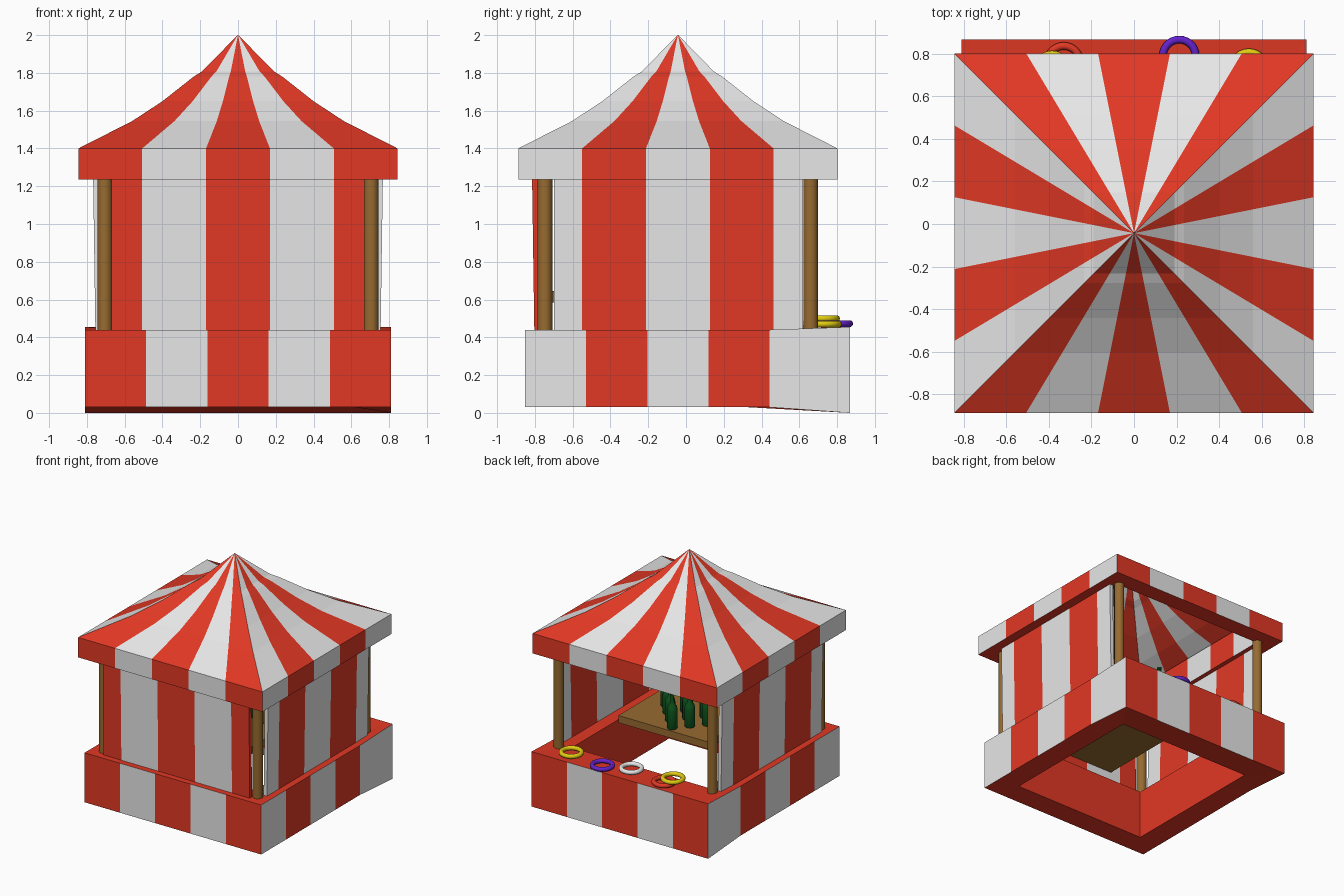
import bpy, bmesh, math
from mathutils import Vector

if "Cube" in bpy.data.objects:
    bpy.data.objects.remove(bpy.data.objects["Cube"])

CY = -0.043  # tent centre in y


def mat(name, rgb):
    m = bpy.data.materials.new(name)
    m.diffuse_color = (*rgb, 1)
    m.use_nodes = True
    m.node_tree.nodes["Principled BSDF"].inputs["Base Color"].default_value = m.diffuse_color
    return m


RED = mat("red", (0.76, 0.04, 0.018))
WHITE = mat("white", (0.8, 0.8, 0.8))
WOOD = mat("wood", (0.31, 0.147, 0.03))
GREEN = mat("bottle_green", (0.004, 0.085, 0.012))
YELLOW = mat("yellow", (0.75, 0.6, 0.006))
PURPLE = mat("purple", (0.13, 0.016, 0.6))


def finish(bm, name, mats, smooth=False):
    me = bpy.data.meshes.new(name)
    bm.to_mesh(me)
    bm.free()
    ob = bpy.data.objects.new(name, me)
    bpy.context.collection.objects.link(ob)
    for m in mats:
        me.materials.append(m)
    if smooth:
        bpy.context.view_layer.objects.active = ob
        ob.select_set(True)
        bpy.ops.object.shade_smooth_by_angle(angle=math.radians(40))
        ob.select_set(False)
    return ob


def striped_square(levels, plain, closed=False):
    """Loft square rings (half size, z); each side has five stripes.
    Front/back start red, the sides start white. 'plain' bands stay red."""
    bm = bmesh.new()
    corners = [(-1, -1), (1, -1), (1, 1), (-1, 1)]
    rings = []
    for half, z in levels:
        ring = []
        for s in range(4):
            a, b = Vector(corners[s]), Vector(corners[(s + 1) % 4])
            for i in range(5):
                p = a.lerp(b, i / 5) * half
                ring.append(bm.verts.new((p.x, p.y + CY, z)))
        rings.append(ring)
    n = len(rings)
    for k in range(n if closed else n - 1):
        lo, hi = rings[k], rings[(k + 1) % n]
        for i in range(20):
            j = (i + 1) % 20
            f = bm.faces.new((lo[i], lo[j], hi[j], hi[i]))
            f.material_index = 0 if k in plain else (i % 5 + i // 5) % 2
    return bm


# Roof with valance: inner lip, underside, outer valance, curved tent top
roof = striped_square([(0.70, 1.46), (0.70, 1.235), (0.845, 1.235), (0.845, 1.40),
                       (0.56, 1.545), (0.40, 1.65), (0.235, 1.78), (0.19, 1.808),
                       (0.10, 1.90), (0.002, 2.0)], plain={1})
finish(roof, "striped_roof", [RED, WHITE])

# Base ring: back counter is deeper and slightly flared
base = striped_square([(0.81, 0.03), (0.81, 0.44), (0.62, 0.44), (0.62, 0.03)],
                      plain={1, 2, 3}, closed=True)
for v in base.verts:
    if v.co.y > 0.7:
        v.co.y += 0.10
        v.co.z += 0.015 if v.co.z > 0.2 else -0.03
    elif v.co.y > 0.57:
        if abs(v.co.x) < 0.63:
            v.co.y += 0.03
bmesh.ops.recalc_face_normals(base, faces=base.faces)
finish(base, "striped_base", [RED, WHITE])


# Curtain walls: separate tilted striped panels between the posts
def wall(name, edges, place, first):
    bm = bmesh.new()
    for i in range(len(edges) - 1):
        v = []
        for t in (edges[i], edges[i + 1]):
            for d in (0, -0.03):
                for z, lean in ((0.43, 0), (1.25, 0.012)):
                    v.append(bm.verts.new(place(t, d + lean, z)))
        for q in ((0, 1, 5, 4), (2, 6, 7, 3), (0, 2, 3, 1), (4, 5, 7, 6),
                  (0, 4, 6, 2), (1, 3, 7, 5)):
            if (q == (0, 2, 3, 1) and i > 0) or (q == (4, 5, 7, 6) and i < len(edges) - 2):
                continue
            bm.faces.new([v[a] for a in q]).material_index = (i + first) % 2
    bmesh.ops.remove_doubles(bm, verts=bm.verts, dist=1e-5)
    bmesh.ops.recalc_face_normals(bm, faces=bm.faces)
    finish(bm, name, [RED, WHITE])


wall("front_wall", [-0.67, -0.507, -0.169, 0.169, 0.507, 0.67],
     lambda t, d, z: (t, -0.803 - d, z), 0)
side = [-0.70, CY - 0.507, CY - 0.169, CY + 0.169, CY + 0.507, 0.62]
for name, s in (("right_wall", 1), ("left_wall", -1)):
    wall(name, side, lambda t, d, z, s=s: (s * (0.755 + d), t, z), 1)


# Lathe helper for posts and bottles
def lathe(name, profile, loc, m, seg):
    bm = bmesh.new()
    rings = [[bm.verts.new((loc[0] + r * math.cos(2 * math.pi * i / seg),
                            loc[1] + r * math.sin(2 * math.pi * i / seg),
                            loc[2] + z)) for i in range(seg)] for r, z in profile]
    for lo, hi in zip(rings, rings[1:]):
        for i in range(seg):
            j = (i + 1) % seg
            bm.faces.new((lo[i], lo[j], hi[j], hi[i]))
    bm.faces.new(rings[0][::-1])
    bm.faces.new(rings[-1])
    finish(bm, name, [m], True)


# Corner posts
for y, end in ((-0.747, "front"), (0.66, "back")):
    for x, s in ((-0.705, "left"), (0.705, "right")):
        lathe(f"{end}_{s}_post", [(0.039, 0), (0.039, 0.86)], (x, y, 0.435), WOOD, 16)

# Prize shelf reaching the front wall
bm = bmesh.new()
bmesh.ops.create_cube(bm, size=1)
for v in bm.verts:
    v.co = Vector((v.co.x * 0.82, v.co.y * 1.07 - 0.235, v.co.z * 0.06 + 0.615))
finish(bm, "bottle_shelf", [WOOD])

# Ten bottles in a triangle pointing at the counter
bottle = [(0.036, 0), (0.041, 0.01), (0.041, 0.15), (0.035, 0.18), (0.018, 0.205),
          (0.014, 0.23), (0.014, 0.28), (0.018, 0.283), (0.018, 0.30)]
for row in range(4):
    for i in range(row + 1):
        lathe(f"bottle_{row}_{i}", bottle,
              (-0.05 + (i - row / 2) * 0.18, 0.25 - row * 0.1, 0.645), GREEN, 14)

# Tossing rings on the counter
for k, (x, y, z, m) in enumerate([(0.54, 0.73, 0.47, YELLOW), (0.213, 0.79, 0.473, PURPLE),
                                  (0.01, 0.70, 0.468, WHITE), (-0.33, 0.76, 0.471, RED),
                                  (-0.385, 0.72, 0.499, YELLOW)]):
    bpy.ops.mesh.primitive_torus_add(location=(x, y, z), major_radius=0.077, minor_radius=0.018,
                                     major_segments=28, minor_segments=10)
    ob = bpy.context.object
    ob.name = f"toss_ring_{k}"
    ob.data.materials.append(m)
    bpy.ops.object.shade_smooth()
    ob.select_set(False)
